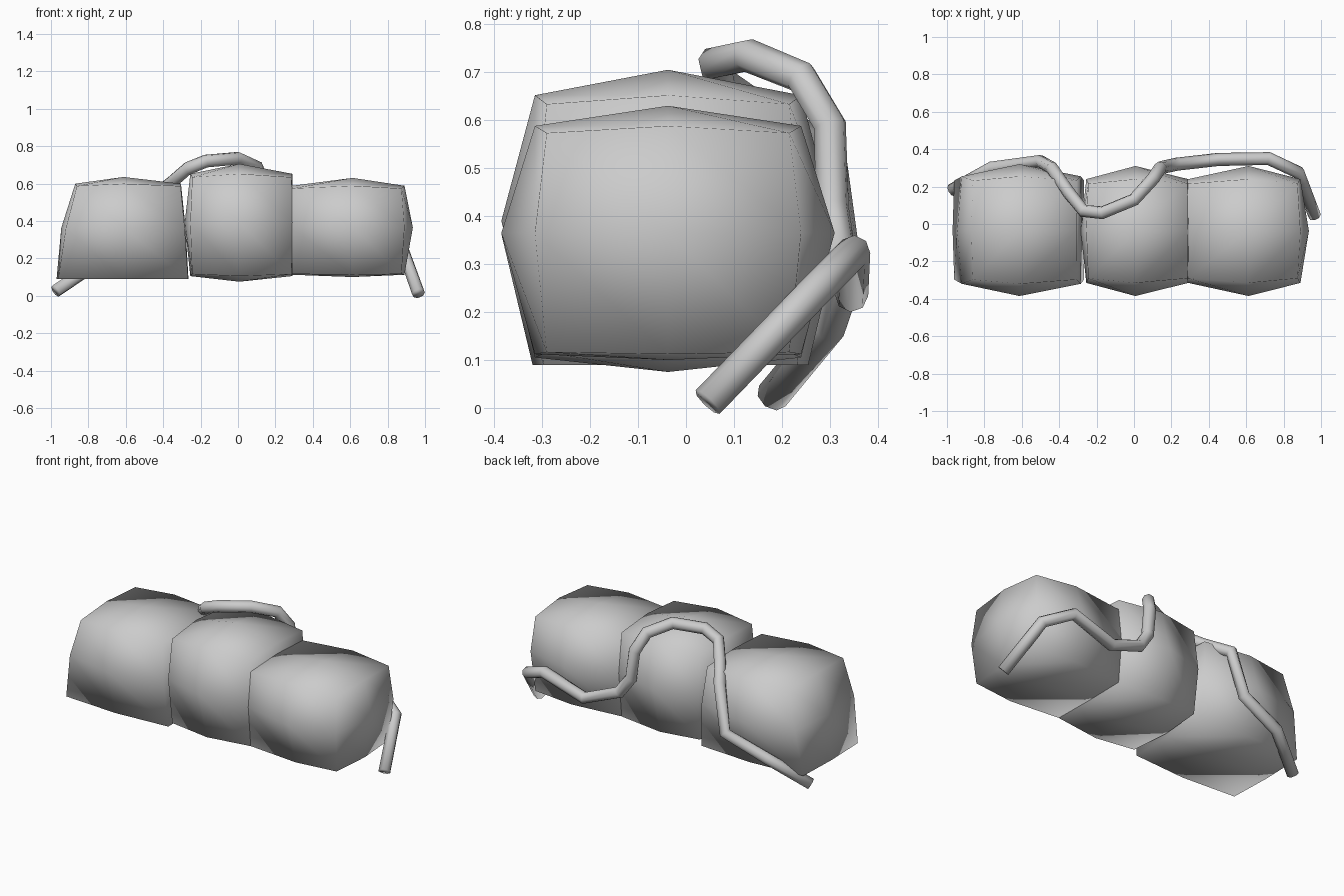
import bpy, bmesh
from mathutils import Vector

cube = bpy.data.objects.get("Cube")
if cube:
    bpy.data.objects.remove(cube)

grey = bpy.data.materials.new("plain_grey")
grey.use_nodes = True
grey.diffuse_color = (0.6, 0.6, 0.6, 1)
grey.node_tree.nodes["Principled BSDF"].inputs["Base Color"].default_value = (0.6, 0.6, 0.6, 1)


def finish(name, bm):
    mesh = bpy.data.meshes.new(name)
    bmesh.ops.recalc_face_normals(bm, faces=bm.faces)
    bm.to_mesh(mesh)
    bm.free()
    mesh.materials.append(grey)
    mesh.shade_smooth()
    obj = bpy.data.objects.new(name, mesh)
    bpy.context.collection.objects.link(obj)
    return obj


def block(name, low, high, low_inset, high_inset, lean=(0, 0)):
    """Bulging box: face centres reach low/high, edges and corners step inward."""
    bm = bmesh.new()
    bmesh.ops.create_cube(bm, size=2)
    bmesh.ops.subdivide_edges(bm, edges=bm.edges[:], cuts=1, use_grid_fill=True)
    for v in bm.verts:
        signs = [round(c) for c in v.co]
        weight = (0, 0, 1, 1.35)[sum(abs(s) for s in signs)]
        for i, s in enumerate(signs):
            if s < 0:
                v.co[i] = low[i] + low_inset[i] * weight
            elif s > 0:
                v.co[i] = high[i] - high_inset[i] * weight
            else:
                v.co[i] = (low[i] + high[i]) / 2
        # slanted end faces
        v.co.x += signs[2] * (lean[0] if signs[0] < 0 else lean[1] if signs[0] > 0 else 0)
    return finish(name, bm)


# Three bulging blocks in a row
block("middle_block", (-0.285, -0.385, 0.075), (0.30, 0.31, 0.705),
      (0.03, 0.07, 0.03), (0.01, 0.07, 0.053))
block("left_block", (0.29, -0.385, 0.10), (0.935, 0.31, 0.63),
      (0.0, 0.07, 0.012), (0.045, 0.07, 0.042))
block("right_block", (-0.945, -0.385, 0.09), (-0.28, 0.32, 0.635),
      (0.025, 0.065, 0.0), (0.005, 0.065, 0.036), lean=(0.05, -0.02))

# Tube looping over the middle block and trailing down behind both ends
path = [Vector(p) for p in (
    (-0.975, 0.18, 0.025), (-0.76, 0.30, 0.17), (-0.5, 0.335, 0.27),
    (-0.44, 0.30, 0.54), (-0.35, 0.17, 0.61), (-0.27, 0.07, 0.68),
    (-0.17, 0.06, 0.72), (0, 0.13, 0.735), (0.1, 0.24, 0.69),
    (0.14, 0.30, 0.59), (0.16, 0.305, 0.42), (0.23, 0.32, 0.32),
    (0.45, 0.345, 0.235), (0.72, 0.35, 0.325), (0.88, 0.275, 0.25),
    (0.965, 0.045, 0.012))]
curve = bpy.data.curves.new("tube_path", "CURVE")
curve.dimensions = "3D"
curve.bevel_depth = 0.035
curve.bevel_resolution = 2
curve.use_fill_caps = True
spline = curve.splines.new("POLY")
spline.points.add(len(path) - 1)
for point, co in zip(spline.points, path):
    point.co = (*co, 1)
    point.radius = 1
helper = bpy.data.objects.new("tube_path", curve)
bpy.context.collection.objects.link(helper)
bm = bmesh.new()
bm.from_mesh(helper.to_mesh())
helper.to_mesh_clear()
bpy.data.objects.remove(helper)
bmesh.ops.remove_doubles(bm, verts=bm.verts, dist=0.0005)
finish("looping_tube", bm)
